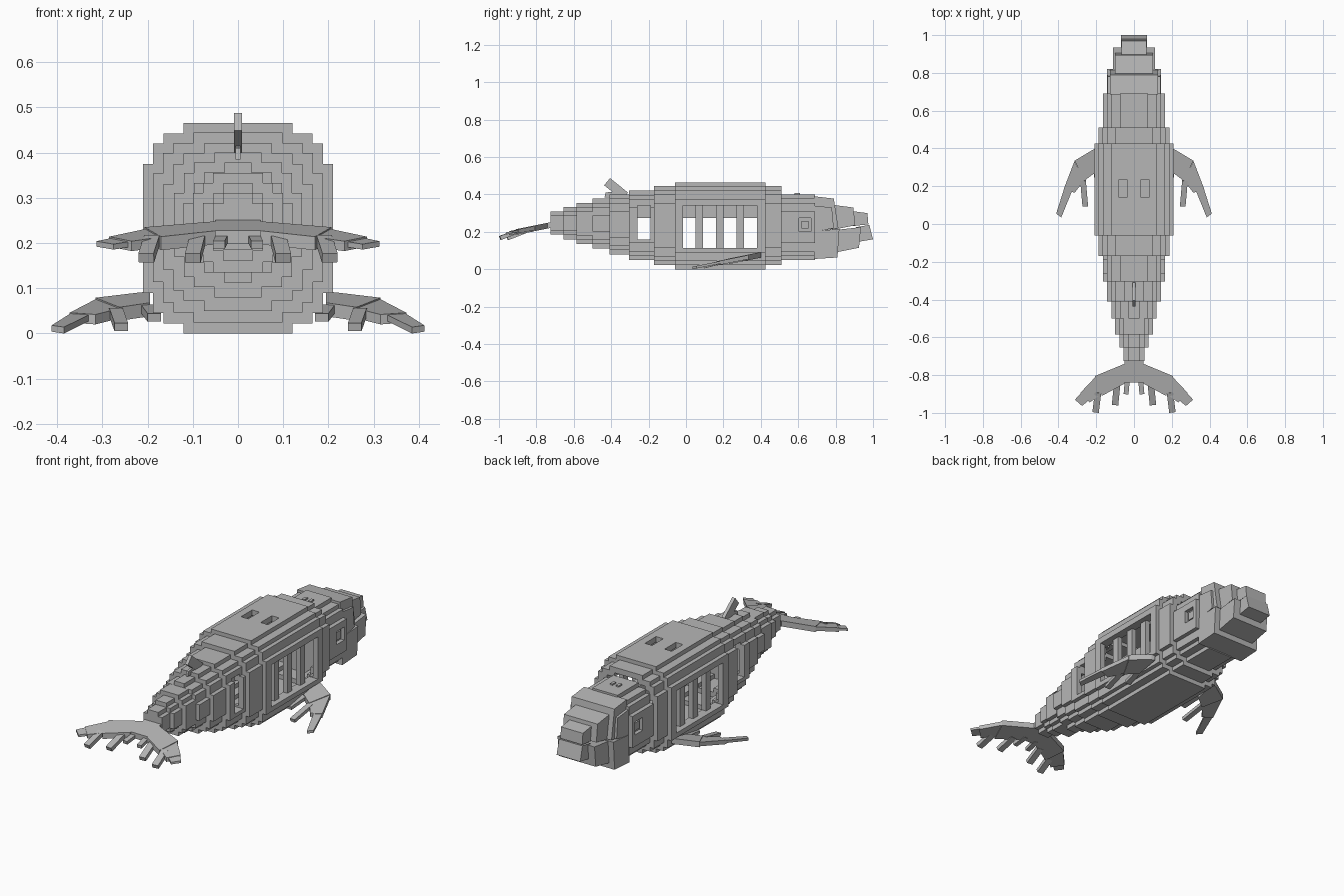
import bpy, bmesh
from mathutils import Vector, Matrix

if "Cube" in bpy.data.objects:
    bpy.data.objects.remove(bpy.data.objects["Cube"])

grey = bpy.data.materials.new("whale grey")
grey.diffuse_color = (0.47, 0.47, 0.47, 1)
grey.use_nodes = True
grey.node_tree.nodes["Principled BSDF"].inputs["Base Color"].default_value = grey.diffuse_color


def finish(name, bm):
    bmesh.ops.recalc_face_normals(bm, faces=bm.faces)
    me = bpy.data.meshes.new(name)
    bm.to_mesh(me)
    bm.free()
    ob = bpy.data.objects.new(name, me)
    bpy.context.collection.objects.link(ob)
    me.materials.append(grey)
    return ob


def loft(bm, a, b):
    """Closed prism between two matching point loops."""
    va, vb = [bm.verts.new(p) for p in a], [bm.verts.new(p) for p in b]
    bm.faces.new(va)
    bm.faces.new(vb)
    n = len(va)
    for i in range(n):
        bm.faces.new((va[i], va[(i + 1) % n], vb[(i + 1) % n], vb[i]))


def box(name, x0, x1, y0, y1, z0, z1):
    bm = bmesh.new()
    loft(bm, [(x0, y0, z0), (x1, y0, z0), (x1, y0, z1), (x0, y0, z1)],
         [(x0, y1, z0), (x1, y1, z0), (x1, y1, z1), (x0, y1, z1)])
    return finish(name, bm)


def side_prism(name, pts, w):
    """Side outline (y, z) extruded across the width."""
    bm = bmesh.new()
    loft(bm, [(-w, y, z) for y, z in pts], [(w, y, z) for y, z in pts])
    return finish(name, bm)


def plate(name, pts, z_at, t, s=1):
    """Top outline (x, y) laid on a sloping plane with thickness t."""
    bm = bmesh.new()
    loft(bm, [(s * x, y, z_at(y)) for x, y in pts],
         [(s * x, y, z_at(y) - t) for x, y in pts])
    return finish(name, bm)


def beam(name, p0, p1, w, t, s=1):
    """Square-cut bar from p0 to p1."""
    a, b = Vector(p0), Vector(p1)
    a.x *= s
    b.x *= s
    d = (b - a).normalized()
    side = d.cross(Vector((0, 0, 1))).normalized() * w / 2
    up = side.cross(d).normalized() * t / 2
    ring = [side + up, side - up, -side - up, -side + up]
    bm = bmesh.new()
    loft(bm, [a + r for r in ring], [b + r for r in ring])
    return finish(name, bm)


def stepped(w, z0, z1, steps, s=0.0225):
    """Stair-cornered cross-section in (x, z)."""
    q = []
    for i, (a, b) in enumerate(steps):
        if i:
            q.append((w - steps[i - 1][0] * s, b * s))
        q.append((w - a * s, b * s))
    top = [(x, z1 - z) for x, z in q]
    low = [(x, z0 + z) for x, z in reversed(q)]
    right = top + low
    return right + [(-x, z) for x, z in reversed(right)]


def section(name, y0, y1, w, z0, z1, hollow=False):
    if w > 0.11:
        steps = [(4, 0), (2, 1), (1, 2), (0, 4)]
    elif w > 0.06:
        steps = [(2, 0), (1, 1), (0, 2)]
    else:
        steps = [(1, 0), (0, 1)]
    out = stepped(w, z0, z1, steps)
    bm = bmesh.new()
    if not hollow:
        loft(bm, [(x, y0, z) for x, z in out], [(x, y1, z) for x, z in out])
        return finish(name, bm)
    t = 0.03
    inn = stepped(w - t, z0 + t, z1 - t, steps)
    L = [[bm.verts.new((x, y, z)) for x, z in p]
         for p, y in ((out, y0), (out, y1), (inn, y1), (inn, y0))]
    n = len(out)
    for k in range(4):
        A, B = L[k], L[(k + 1) % 4]
        for i in range(n):
            j = (i + 1) % n
            bm.faces.new((A[i], A[j], B[j], B[i]))
    return finish(name, bm)


def cut(ob, *dims):
    c = box("cutter", *dims)
    m = ob.modifiers.new("cut", 'BOOLEAN')
    m.operation, m.solver, m.object = 'DIFFERENCE', 'EXACT', c
    bpy.context.view_layer.objects.active = ob
    bpy.ops.object.modifier_apply(modifier=m.name)
    bpy.data.objects.remove(c)


# Hollow body rings
middle = section("body_middle", -0.06, 0.425, 0.21, 0, 0.465, True)
section("body_front_ring", 0.425, 0.51, 0.188, 0.024, 0.444, True)
section("body_rear_ring", -0.17, -0.06, 0.188, 0.024, 0.444, True)
rear = section("body_rear", -0.305, -0.17, 0.165, 0.05, 0.42, True)
# Solid tapering tail steps
section("tail_step_1", -0.41, -0.305, 0.142, 0.08, 0.40)
section("tail_step_2", -0.50, -0.41, 0.12, 0.112, 0.378)
section("tail_step_3", -0.585, -0.50, 0.1, 0.135, 0.355)
section("tail_step_4", -0.655, -0.585, 0.077, 0.16, 0.333)
section("tail_step_5", -0.725, -0.655, 0.055, 0.185, 0.31)
head = section("head", 0.51, 0.69, 0.165, 0.05, 0.40)

# Side windows, roof openings and eye sockets
cut(middle, -0.4, 0.4, -0.016, 0.38, 0.115, 0.342)
cut(rear, -0.4, 0.4, -0.26, -0.19, 0.16, 0.342)
for s in (-1, 1):
    a, b = sorted((s * 0.037, s * 0.08))
    cut(middle, a, b, 0.14, 0.235, 0.4, 0.6)
    a, b = sorted((s * 0.145, s * 0.3))
    cut(head, a, b, 0.604, 0.668, 0.203, 0.273)
    a, b = sorted((s * 0.14, s * 0.155))
    box("eye", a, b, 0.618, 0.654, 0.217, 0.259)
    # Ribs behind the windows
    a, b = sorted((s * 0.155, s * 0.182))
    for y in (0.05, 0.16, 0.27):
        box("rib", a, b, y, y + 0.04, 0.1, 0.36)
    # Nostrils
    a, b = sorted((s * 0.01, s * 0.026))
    box("nostril", a, b, 0.58, 0.61, 0.39, 0.407)
box("spine", -0.03, 0.03, -0.31, 0.515, 0.273, 0.342)

# Upper jaw
side_prism("upper_jaw_back", [(.685, .39), (.79, .378), (.815, .22), (.685, .2)], .127)
side_prism("upper_jaw_cheek", [(.685, .34), (.78, .33), (.79, .22), (.685, .2)], .14)
side_prism("upper_jaw_middle", [(.78, .345), (.895, .33), (.905, .235), (.78, .21)], .1)
side_prism("upper_jaw_tip", [(.88, .312), (.97, .3), (.975, .24), (.88, .23)], .065)
# Lower jaw
side_prism("lower_jaw_back", [(.685, .055), (.81, .063), (.82, .215), (.685, .205)], .142)
side_prism("lower_jaw_middle", [(.80, .09), (.925, .115), (.935, .225), (.80, .21)], .11)
side_prism("lower_jaw_tip", [(.91, .145), (1.0, .16), (.98, .237), (.91, .225)], .07)

# Dorsal fin
side_prism("dorsal_fin", [(-.438, .449), (-.406, .487), (-.31, .41), (-.345, .375)], .009)
side_prism("dorsal_fin_base", [(-.435, .385), (-.43, .41), (-.35, .42), (-.35, .385)], .006)


# Tail flukes with hanging fingers
def tail_z(y):
    return 0.25 + 0.2 * (y + 0.73)


plate("tail_root", [(-.05, -.72), (.05, -.72), (.05, -.84), (-.05, -.84)], tail_z, .03)


# Flippers with hanging fingers
def flip_z(y):
    return 0.022 + 0.2 * (y - 0.05)


for s in (-1, 1):
    plate("fluke_inner", [(.05, -.74), (.207, -.805), (.17, -.91), (.05, -.845)], tail_z, .03, s)
    plate("fluke_outer", [(.2, -.805), (.285, -.895), (.235, -.945), (.172, -.9)],
          lambda y: tail_z(y) - .003, .022, s)
    plate("fluke_tip", [(.27, -.885), (.313, -.93), (.275, -.963), (.235, -.93)],
          lambda y: tail_z(y) - .006, .012, s)
    beam("tail_finger_outer", (.19, -.89, .207), (.203, -.994, .167), .034, .022, s)
    beam("tail_finger_middle", (.09, -.855, .205), (.1, -.955, .166), .034, .022, s)
    beam("tail_finger_inner", (.035, -.82, .21), (.042, -.9, .196), .026, .018, s)

    plate("flipper_inner", [(.195, .4), (.215, .395), (.315, .335), (.262, .23), (.195, .28)],
          flip_z, .03, s)
    plate("flipper_outer", [(.315, .333), (.372, .185), (.315, .165), (.262, .232)],
          lambda y: flip_z(y) - .003, .022, s)
    plate("flipper_tip", [(.366, .2), (.412, .055), (.385, .035), (.33, .17)],
          lambda y: flip_z(y) - .005, .014, s)
    beam("flipper_finger_outer", (.27, .23, .048), (.258, .095, .014), .03, .018, s)
    beam("flipper_finger_inner", (.2, .28, .055), (.185, .17, .035), .03, .018, s)
